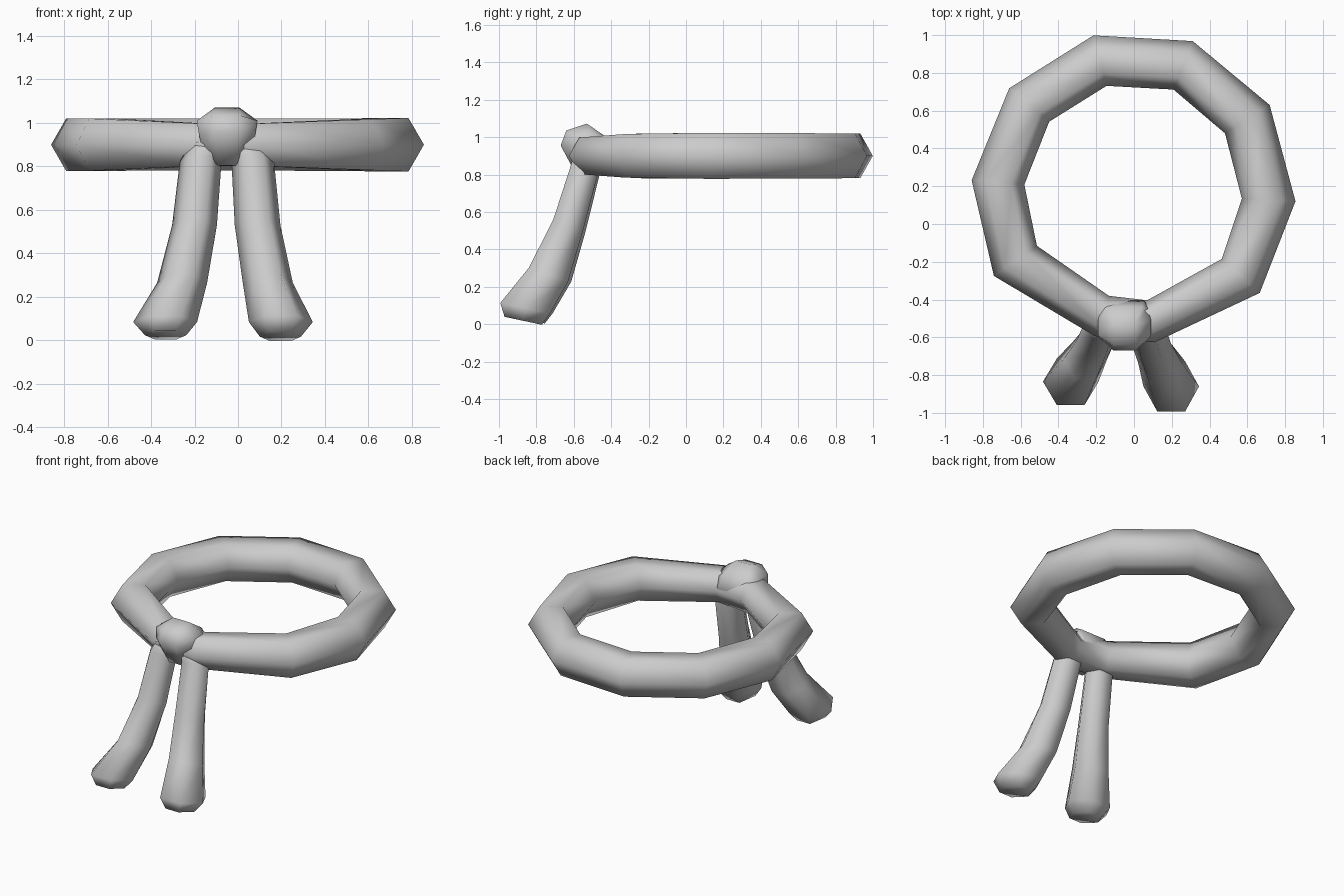
import bpy, bmesh, math
from mathutils import Vector

if "Cube" in bpy.data.objects:
    bpy.data.objects.remove(bpy.data.objects["Cube"])


def loft(name, rings, closed=False):
    """Skin a list of equal-length vertex rings into a smooth-shaded object."""
    bm = bmesh.new()
    vs = [[bm.verts.new(p) for p in r] for r in rings]
    n = len(vs[0])
    for i in range(len(vs) if closed else len(vs) - 1):
        a, b = vs[i], vs[(i + 1) % len(vs)]
        for j in range(n):
            k = (j + 1) % n
            bm.faces.new((a[j], a[k], b[k], b[j]))
    if not closed:
        bm.faces.new(vs[0][::-1])
        bm.faces.new(vs[-1])
    bmesh.ops.recalc_face_normals(bm, faces=bm.faces)
    me = bpy.data.meshes.new(name)
    bm.to_mesh(me)
    bm.free()
    for p in me.polygons:
        p.use_smooth = True
    ob = bpy.data.objects.new(name, me)
    bpy.context.collection.objects.link(ob)
    return ob


def hexagon(center, u, v, ru, rv):
    """Six-sided cross-section with points along u and flats along v."""
    c = Vector(center)
    return [c + u * ru * math.cos(i * math.pi / 3) + v * rv * math.sin(i * math.pi / 3)
            for i in range(6)]


# Headband: hexagonal tube, slightly thinner where it passes through the knot
path = [(-.18, .865, .138), (.26, .84, .138), (.60, .555, .14), (.713, .127, .142),
        (.565, -.275, .135), (.09, -.515, .113), (-.17, -.487, .113),
        (-.628, -.195, .139), (-.72, .22, .14), (-.555, .63, .138)]
rings = []
for i, (x, y, r) in enumerate(path):
    p = Vector((x, y, 0))
    a = Vector((*path[i - 1][:2], 0))
    b = Vector((*path[(i + 1) % len(path)][:2], 0))
    t = ((p - a).normalized() + (b - p).normalized()).normalized()
    rings.append(hexagon((x, y, .9), Vector((-t.y, t.x, 0)), Vector((0, 0, 1)), r, r))
loft("headband", rings, closed=True)

# Knot: bulging wrap; each profile point is y, z, half width, end half width, end y, end z
profile = [(-.67, .955, .06, .13, -.605, .95), (-.64, 1.035, .06, .14, -.59, 1.01),
           (-.53, 1.072, .055, .14, -.51, 1.01), (-.44, 1.01, .09, .125, -.45, .98),
           (-.405, .92, .10, .12, -.42, .92), (-.46, .82, .07, .10, -.47, .85),
           (-.59, .805, .04, .11, -.57, .86)]
mid_x = -.05
loft("knot", [
    [(mid_x - e, ey, ez) for y, z, w, e, ey, ez in profile],
    [(mid_x - w, y, z) for y, z, w, e, ey, ez in profile],
    [(mid_x + w, y, z) for y, z, w, e, ey, ez in profile],
    [(mid_x + e, ey, ez) for y, z, w, e, ey, ez in profile]])


# Hanging tails: x, y, z, half width, half depth, tilt in degrees
def tail(name, sections):
    rings = []
    for x, y, z, rx, ry, tilt in sections:
        a = math.radians(tilt)
        rings.append(hexagon((x, y, z), Vector((1, 0, 0)),
                             Vector((0, -math.cos(a), math.sin(a))), rx, ry))
    loft(name, rings)


tail("tail_right", [
    (.01, -.53, .97, .075, .06, 20), (.068, -.545, .82, .098, .088, 20),
    (.09, -.63, .53, .105, .098, 22), (.137, -.735, .265, .115, .128, 20),
    (.197, -.86, .085, .147, .157, 12), (.195, -.87, .018, .095, .118, 12)])
tail("tail_left", [
    (-.12, -.52, .97, .075, .06, 20), (-.172, -.535, .82, .096, .088, 20),
    (-.20, -.615, .53, .103, .098, 22), (-.257, -.715, .265, .115, .125, 20),
    (-.335, -.835, .085, .147, .145, 12), (-.333, -.85, .024, .095, .112, 12)])
